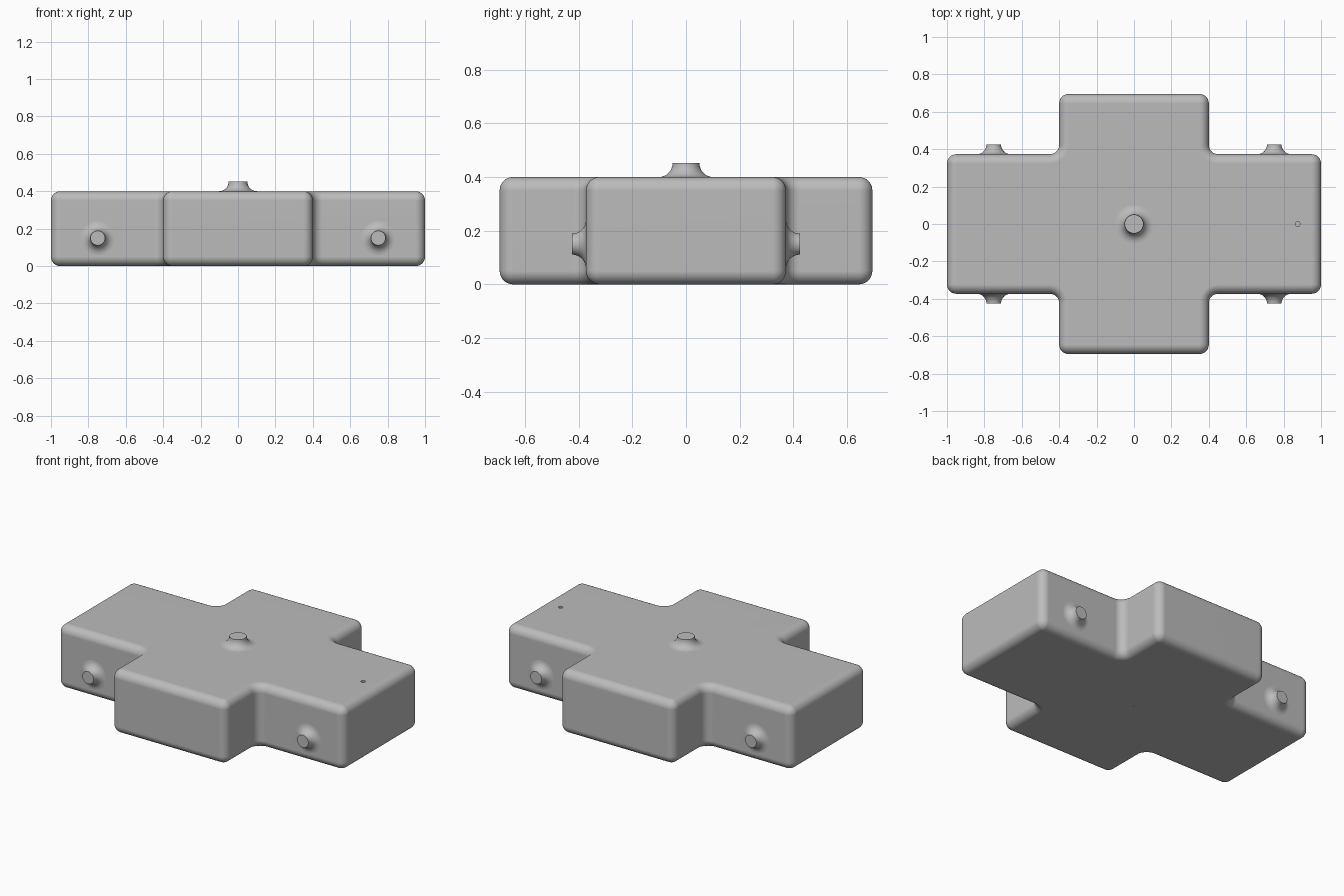
import bpy, bmesh
from math import sin, cos, pi, radians
from mathutils import Vector, Matrix

cube = bpy.data.objects.get("Cube")
if cube:
    bpy.data.objects.remove(cube, do_unlink=True)

HEIGHT, RADIUS, STEPS = 0.4, 0.05, 8
LONG_X, LONG_Y = 1.0, 0.373     # long arm half sizes
WIDE_X, WIDE_Y = 0.4, 0.695     # cross arm half sizes

grey = bpy.data.materials.new("plain grey")
grey.use_nodes = True
colour = (0.5, 0.5, 0.5, 1)
grey.diffuse_color = colour
grey.node_tree.nodes["Principled BSDF"].inputs["Base Color"].default_value = colour


def make_object(name, bm):
    bmesh.ops.remove_doubles(bm, verts=bm.verts, dist=0.0001)
    bmesh.ops.recalc_face_normals(bm, faces=bm.faces)
    mesh = bpy.data.meshes.new(name)
    bm.to_mesh(mesh)
    bm.free()
    mesh.materials.append(grey)
    obj = bpy.data.objects.new(name, mesh)
    bpy.context.collection.objects.link(obj)
    return obj


def shade(obj):
    bpy.ops.object.select_all(action='DESELECT')
    obj.select_set(True)
    bpy.context.view_layer.objects.active = obj
    bpy.ops.object.shade_smooth_by_angle(angle=radians(35))
    weighted = obj.modifiers.new("weighted normals", 'WEIGHTED_NORMAL')
    weighted.keep_sharp = True


def loft(bm, rings, closed_ends):
    """Bridge rings of points, capping the ends asked for."""
    loops = [[bm.verts.new(p) for p in ring] for ring in rings]
    n = len(loops[0])
    for low, high in zip(loops, loops[1:]):
        for i in range(n):
            j = (i + 1) % n
            bm.faces.new((low[i], low[j], high[j], high[i]))
    for end in closed_ends:
        bm.faces.new(loops[end])


def cross_ring(inset, z):
    """Cross outline with rounded outer and inner corners, pulled in by inset."""
    points = []
    for turn in range(4):
        sx, sy = ((1, 1), (-1, 1), (-1, -1), (1, -1))[turn]
        quarter = []
        for cx, cy, inner in ((LONG_X, LONG_Y, False), (WIDE_X, LONG_Y, True),
                              (WIDE_X, WIDE_Y, False)):
            side = 1 if inner else -1
            r = RADIUS + side * inset
            for k in range(STEPS + 1):
                a = pi / 2 * k / STEPS
                if inner:
                    a = pi / 2 - a
                quarter.append(Vector((sx * (cx + side * RADIUS - side * r * cos(a)),
                                       sy * (cy + side * RADIUS - side * r * sin(a)), z)))
        points += quarter if sx * sy > 0 else quarter[::-1]
    return points


# Cross-shaped body with rounded edges
body_bm = bmesh.new()
angles = [pi / 2 * k / STEPS for k in range(STEPS + 1)]
edge = [(RADIUS * (1 - sin(a)), RADIUS * (1 - cos(a))) for a in angles]
rings = [cross_ring(i, z) for i, z in edge]
rings += [cross_ring(i, HEIGHT - z) for i, z in reversed(edge)]
loft(body_bm, rings, (0, -1))
body = make_object("body", body_bm)


# Small holes in the top and underside
def drill(name, x, z, radius, depth):
    bm = bmesh.new()
    bmesh.ops.create_cone(bm, cap_ends=True, segments=24, radius1=radius,
                          radius2=radius, depth=depth * 2,
                          matrix=Matrix.Translation((x, 0, z)))
    cutter = make_object(name, bm)
    cutter.hide_render = True
    cutter.hide_set(True)
    cut = body.modifiers.new(name, 'BOOLEAN')
    cut.operation = 'DIFFERENCE'
    cut.solver = 'EXACT'
    cut.object = cutter


drill("top_hole_cutter", 0.875, HEIGHT, 0.013, 0.05)
drill("bottom_hole_cutter", 0, 0, 0.004, 0.02)
shade(body)


# Pegs that flare into the surface they stand on
def peg(name, radius, length, matrix):
    bm = bmesh.new()
    profile = [(radius + length * (1 - sin(a)), length * (1 - cos(a))) for a in angles]
    sides = 40
    rings = [[matrix @ Vector((r * cos(2 * pi * i / sides), r * sin(2 * pi * i / sides), h))
              for i in range(sides)] for r, h in profile]
    loft(bm, rings, (-1,))
    shade(make_object(name, bm))


peg("top_peg", 0.05, 0.052, Matrix.Translation((0, 0, HEIGHT)))
for x, side in ((0.75, "left"), (-0.75, "right")):
    for y, end in ((-1, "front"), (1, "back")):
        peg(f"{end}_{side}_peg", 0.039, 0.052,
            Matrix.Translation((x, y * LONG_Y, 0.15)) @ Matrix.Rotation(-y * pi / 2, 4, 'X'))
